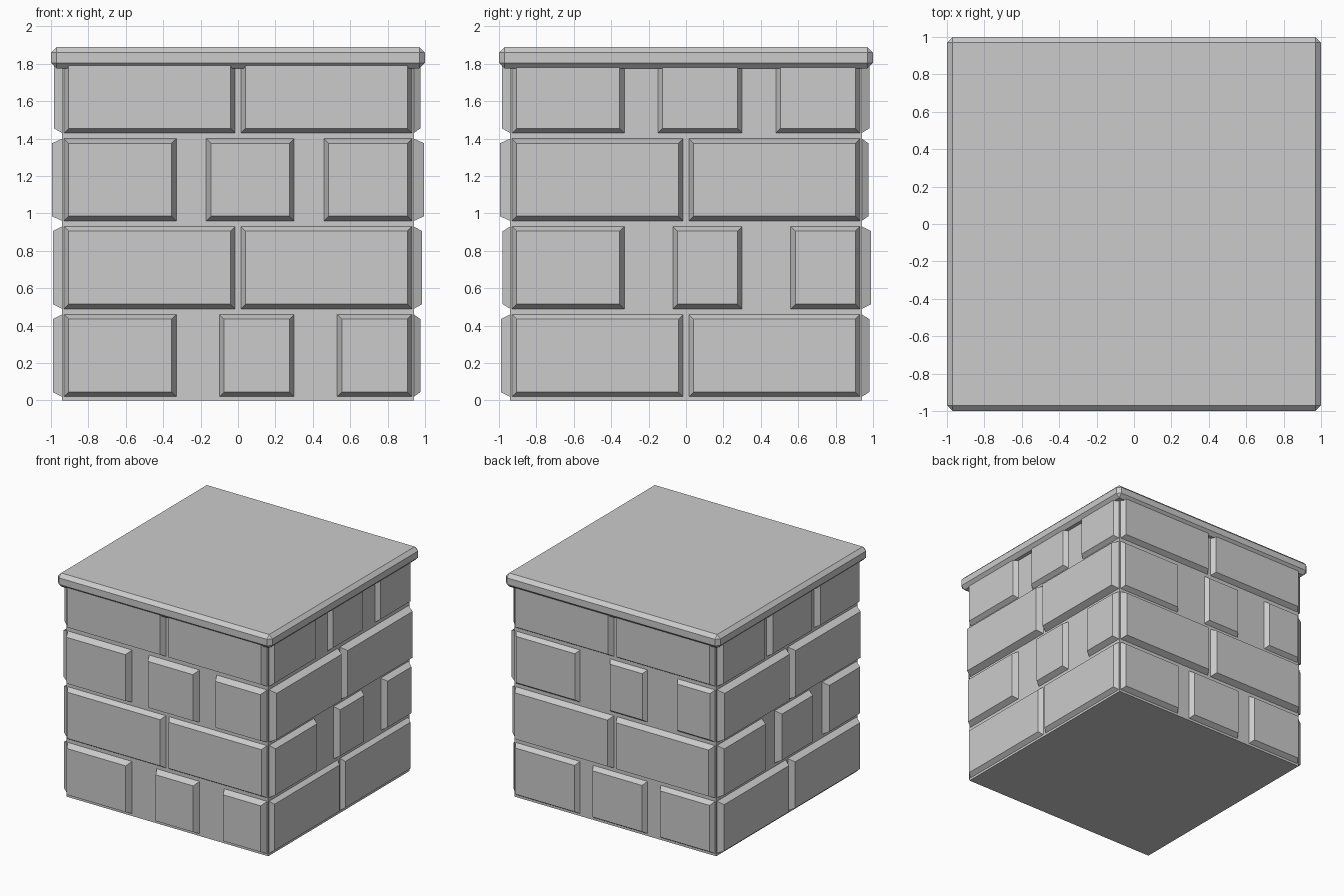
import bpy, bmesh
from math import pi
from mathutils import Matrix

if "Cube" in bpy.data.objects:
    bpy.data.objects.remove(bpy.data.objects["Cube"])

WALL = 0.94      # half width of the core
CHAMFER = 0.025  # inset of each stone's front face
ROW_Z = [0.02, 0.49, 0.96, 1.43]
ROW_H = 0.44


def box(name, half, z0, z1, bevel=0.0):
    bm = bmesh.new()
    bmesh.ops.create_cube(bm, size=1)
    bmesh.ops.scale(bm, vec=(2 * half, 2 * half, z1 - z0), verts=bm.verts)
    bmesh.ops.translate(bm, vec=(0, 0, (z0 + z1) / 2), verts=bm.verts)
    if bevel:
        bmesh.ops.bevel(bm, geom=bm.edges[:], offset=bevel, segments=1,
                        affect='EDGES', profile=0.5)
    me = bpy.data.meshes.new(name)
    bm.to_mesh(me)
    bm.free()
    ob = bpy.data.objects.new(name, me)
    bpy.context.collection.objects.link(ob)


def add_stone(bm, u0, u1, z0, z1, out, rot):
    # chamfered block: full outline at the wall, inset outline at the face
    rings = []
    for c, y in ((0, -WALL + 0.01), (0, -WALL), (CHAMFER, -out)):
        pts = ((u0 + c, z0 + c), (u1 - c, z0 + c), (u1 - c, z1 - c), (u0 + c, z1 - c))
        rings.append([bm.verts.new(rot @ Matrix.Translation((u, y, z)).translation)
                      for u, z in pts])
    for a, b in zip(rings, rings[1:]):
        for i in range(4):
            j = (i + 1) % 4
            bm.faces.new((a[i], a[j], b[j], b[i]))
    bm.faces.new(rings[-1])
    bm.faces.new(rings[0][::-1])


# Core and cap slab
box("core", WALL, 0, 1.80)
box("cap_slab", 1.0, 1.775, 1.89, 0.03)

# Each side: first row with three stones, the small stone width per such row,
# and how far each row stands out
SIDES = {
    "front_stones": (0, {0: 0.40, 2: 0.47}, (0.99, 0.98, 0.995, 0.985)),
    "right_stones": (1, {1: 0.37, 3: 0.45}, (0.975, 0.985, 0.995, 0.975)),
    "back_stones": (2, {0: 0.51, 2: 0.35}, (0.98, 0.99, 0.975, 0.98)),
    "left_stones": (3, {1: 0.46, 3: 0.57}, (0.99, 0.99, 0.995, 0.985)),
}
for name, (turn, small, outs) in SIDES.items():
    bm = bmesh.new()
    rot = Matrix.Rotation(turn * pi / 2, 4, 'Z')
    for r, z in enumerate(ROW_Z):
        if r in small:
            w = small[r]
            spans = [(-0.93, -0.33), (0.30 - w, 0.30), (0.93 - w, 0.93)]
        else:
            spans = [(-0.93, -0.015), (0.015, 0.93)]
        for u0, u1 in spans:
            add_stone(bm, u0, u1, z, z + ROW_H, outs[r], rot)
    bmesh.ops.recalc_face_normals(bm, faces=bm.faces)
    me = bpy.data.meshes.new(name)
    bm.to_mesh(me)
    bm.free()
    bpy.context.collection.objects.link(bpy.data.objects.new(name, me))
